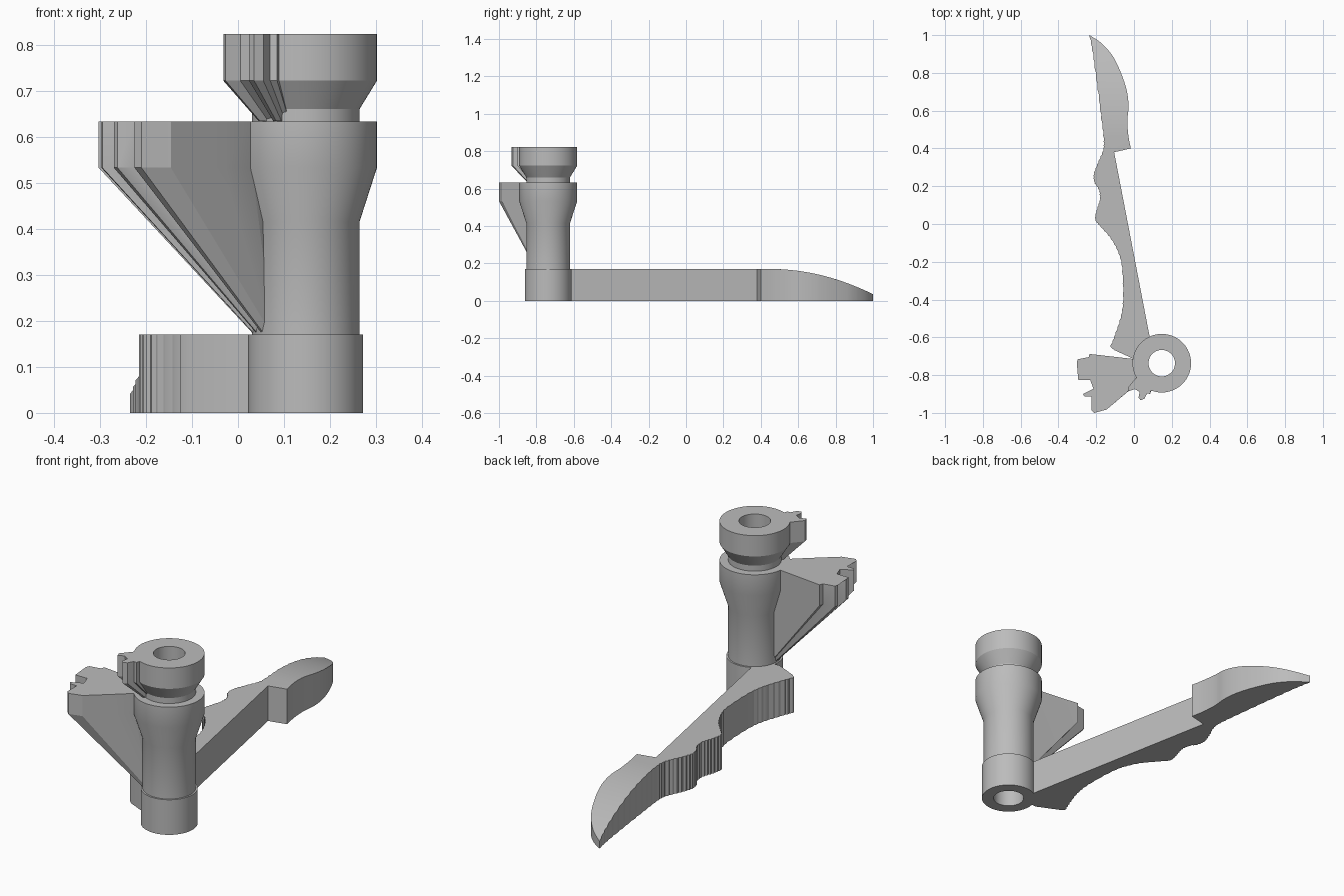
import bpy, bmesh, math
from mathutils import Vector

if "Cube" in bpy.data.objects:
    bpy.data.objects.remove(bpy.data.objects["Cube"])

HUB = Vector((0.147, -0.737))
grey = bpy.data.materials.new("plain grey")
grey.diffuse_color = (0.5, 0.5, 0.5, 1)
grey.use_nodes = True
grey.node_tree.nodes["Principled BSDF"].inputs["Base Color"].default_value = grey.diffuse_color


def finish(bm, name, angle=30):
    bmesh.ops.recalc_face_normals(bm, faces=bm.faces)
    me = bpy.data.meshes.new(name)
    bm.to_mesh(me)
    bm.free()
    me.materials.append(grey)
    ob = bpy.data.objects.new(name, me)
    bpy.context.collection.objects.link(ob)
    bpy.ops.object.select_all(action='DESELECT')
    ob.select_set(True)
    bpy.context.view_layer.objects.active = ob
    bpy.ops.object.shade_smooth_by_angle(angle=math.radians(angle))
    return ob


def lathe(name, profile, n=96):
    """Closed (radius, height) profile turned around the hub axis."""
    bm = bmesh.new()
    rings = []
    for i in range(n):
        a = 2 * math.pi * i / n
        rings.append([bm.verts.new((HUB.x + r * math.cos(a), HUB.y + r * math.sin(a), z))
                      for r, z in profile])
    m = len(profile)
    for i in range(n):
        a, b = rings[i], rings[(i + 1) % n]
        for j in range(m):
            k = (j + 1) % m
            bm.faces.new((a[j], b[j], b[k], a[k]))
    return finish(bm, name)


def toward_hub(p, s, keep=0.092):
    """Scale a point toward the hub axis, stopping inside the barrel wall."""
    d = Vector(p) - HUB
    return HUB + d.normalized() * max(d.length * s, min(keep, d.length))


def toothed_wing(name, outline, z_low, z_mid, z_top, s):
    """Upright toothed plate whose underside tapers in to the barrel."""
    bm = bmesh.new()
    rows = [[bm.verts.new((*toward_hub(p, f), z)) for p in outline]
            for f, z in ((s, z_low), (1, z_mid), (1, z_top))]
    n = len(outline)
    for a, b in zip(rows, rows[1:]):
        for i in range(n):
            j = (i + 1) % n
            bm.faces.new((a[i], a[j], b[j], b[i]))
    caps = [bm.faces.new(rows[0]), bm.faces.new(rows[-1])]
    bmesh.ops.triangulate(bm, faces=caps)
    return finish(bm, name, 15)


def spline(pts, steps):
    """Smooth curve through the points."""
    v = [Vector(p) for p in pts]
    v = [2 * v[0] - v[1]] + v + [2 * v[-1] - v[-2]]
    out = []
    for a, b, c, d in zip(v, v[1:], v[2:], v[3:]):
        for i in range(steps):
            t = i / steps
            out.append(0.5 * (2 * b + (c - a) * t + (2 * a - 5 * b + 4 * c - d) * t * t
                              + (3 * b - a - 3 * c + d) * t ** 3))
    return out + [v[-2]]


# Hollow barrel: base ring, shaft, flared collar, neck and flared head
lathe("barrel", [
    (0.07, 0), (0.125, 0), (0.125, 0.17), (0.117, 0.17), (0.117, 0.415),
    (0.155, 0.533), (0.155, 0.633), (0.117, 0.633), (0.117, 0.66),
    (0.155, 0.722), (0.155, 0.823), (0.07, 0.823)])

# Large toothed wing on the collar
toothed_wing("large_wing", [
    (0.05, -0.72), (0.0, -0.715), (-0.235, -0.688), (-0.24, -0.705),
    (-0.297, -0.716), (-0.303, -0.733), (-0.24, -0.752), (-0.235, -0.778),
    (-0.297, -0.803), (-0.295, -0.825), (-0.232, -0.825), (-0.215, -0.872),
    (-0.27, -0.9), (-0.262, -0.914), (-0.225, -0.914), (-0.188, -0.908),
    (-0.18, -0.935), (-0.225, -0.985), (-0.21, -1.0), (-0.155, -0.985),
    (-0.146, -0.983), (-0.03, -0.885), (0.03, -0.832), (0.06, -0.795)],
    0.175, 0.533, 0.633, 0.26)

# Small toothed wing on the head
toothed_wing("small_wing", [
    (0.06, -0.79), (0.01, -0.815), (-0.032, -0.865), (-0.027, -0.885),
    (0.005, -0.874), (0.03, -0.89), (0.024, -0.92), (0.035, -0.933),
    (0.055, -0.925), (0.07, -0.897), (0.085, -0.9), (0.1, -0.83)],
    0.634, 0.722, 0.823, 0.57)

# Blade-shaped handle: wavy finely ribbed edge, straight edge, curved tip edge
wavy = spline([
    (-0.235, 1.0), (-0.217, 0.9), (-0.195, 0.74), (-0.175, 0.58), (-0.16, 0.45),
    (-0.163, 0.39), (-0.19, 0.325), (-0.212, 0.265), (-0.209, 0.22), (-0.185, 0.18),
    (-0.18, 0.13), (-0.195, 0.08), (-0.205, 0.025), (-0.18, -0.01), (-0.127, -0.07),
    (-0.085, -0.145), (-0.063, -0.23), (-0.057, -0.4), (-0.07, -0.495),
    (-0.1, -0.585), (-0.125, -0.65)], 6)
for i, p in enumerate(wavy[1:-1]):
    p.x += 0.002 if i % 2 else -0.002
root = [Vector(p) for p in ((-0.105, -0.667), (0.0, -0.715), (0.05, -0.71),
                            (0.095, -0.66), (-0.105, 0.38))]
tip = spline([(-0.017, 0.4), (-0.03, 0.47), (-0.035, 0.55), (-0.029, 0.62),
              (-0.037, 0.7), (-0.065, 0.79), (-0.11, 0.885), (-0.17, 0.955),
              (-0.235, 1.0)], 5)[:-1]

bm = bmesh.new()
base = bm.faces.new([bm.verts.new((p.x, p.y, 0)) for p in wavy + root + tip])
ext = bmesh.ops.extrude_face_region(bm, geom=[base], use_keep_orig=True)
bmesh.ops.translate(bm, vec=(0, 0, 0.17),
                    verts=[g for g in ext["geom"] if isinstance(g, bmesh.types.BMVert)])
bmesh.ops.triangulate(bm, faces=[f for f in bm.faces if len(f.verts) > 4])
for i in range(20):  # slices that let the top curve down toward the tip
    bmesh.ops.bisect_plane(bm, geom=bm.verts[:] + bm.edges[:] + bm.faces[:],
                           plane_co=(0, 0.45 + 0.0275 * i, 0), plane_no=(0, 1, 0))
for v in bm.verts:
    if v.co.z > 0.16 and v.co.y > 0.45:
        v.co.z = 0.17 - 0.135 * ((v.co.y - 0.45) / 0.55) ** 2
finish(bm, "blade_handle", 25)
